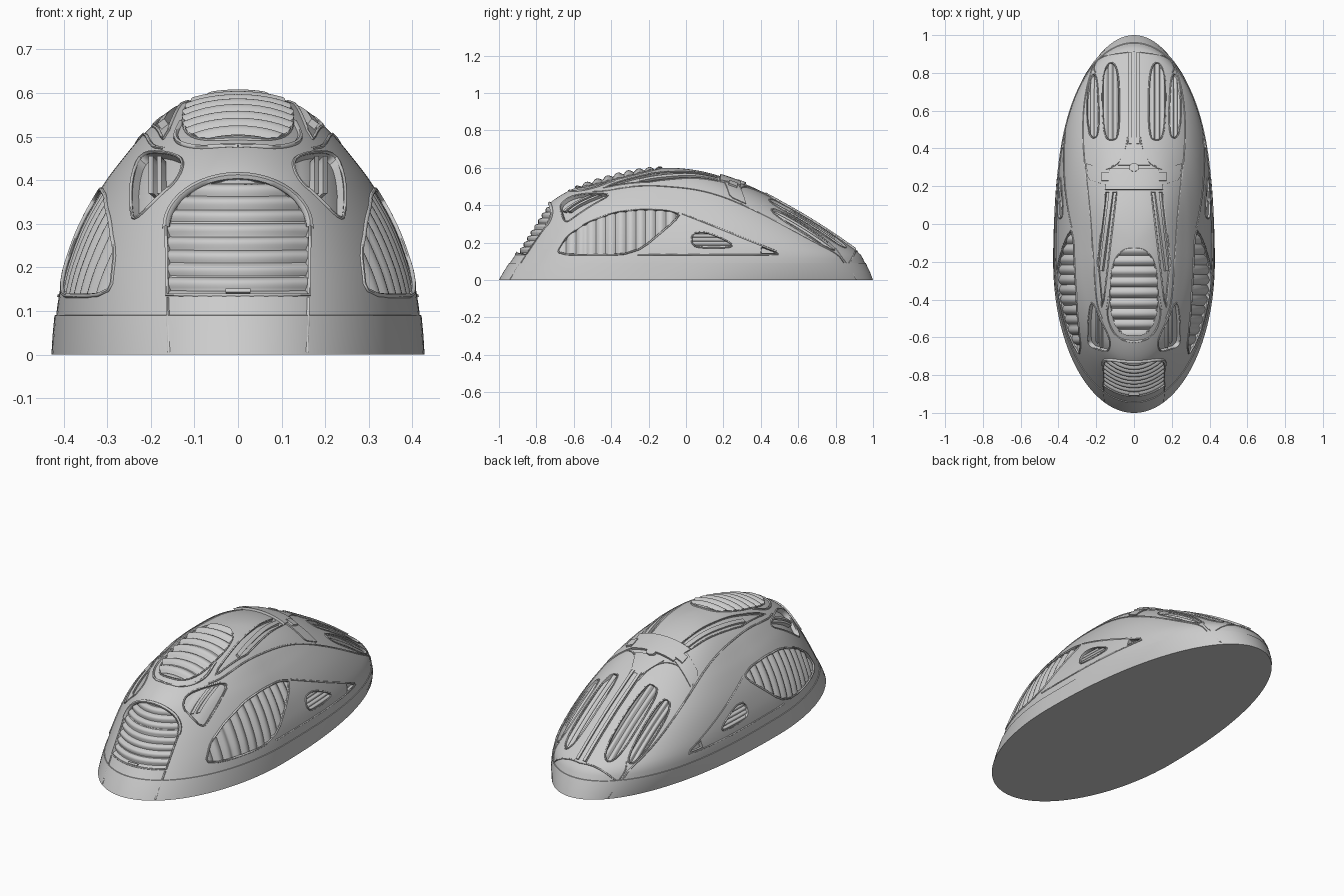
import bpy, bmesh, math
from mathutils import Vector

if "Cube" in bpy.data.objects:
    bpy.data.objects.remove(bpy.data.objects["Cube"])

# Hull sections by height: z, front y, back y, half width
LEVELS = [(.6, -.1, -.1, 0), (.58, -.3, .09, .118), (.55, -.42, .2, .167), (.5, -.575, .335, .222),
          (.45, -.675, .44, .264), (.4, -.74, .53, .302), (.3, -.81, .70, .36), (.2, -.872, .85, .397),
          (.14, -.91, .93, .41), (.09, -.942, .957, .417), (0, -1, 1, .425)]
NODES = [(math.sqrt(max(0, .6 - l[0])), l[1:]) for l in LEVELS]


def section(z):
    u = math.sqrt(max(1e-6, .6 - z))
    i = 0
    while i < len(NODES) - 2 and u > NODES[i + 1][0]:
        i += 1
    (u0, a), (u1, b) = NODES[i], NODES[i + 1]
    h, t = u1 - u0, (u - u0) / (u1 - u0)
    def slope(j, k):
        p, q = NODES[max(0, j - 1)], NODES[min(len(NODES) - 1, j + 1)]
        return (q[1][k] - p[1][k]) / (q[0] - p[0])
    f, r, w = [(2*t**3 - 3*t*t + 1) * a[k] + (t**3 - 2*t*t + t) * h * slope(i, k)
               + (3*t*t - 2*t**3) * b[k] + (t**3 - t*t) * h * slope(i + 1, k) for k in range(3)]
    yc = -.1 - .13 * u
    return yc, max(1e-4, yc - f), max(1e-4, r - yc), max(1e-4, w), 2.2 + 1.3 * (1 - math.exp(-max(z, 0) / .12))


def field(x, y, z):
    yc, af, ab, w, p = section(z)
    v = (yc - y) / af if y < yc else (y - yc) / ab
    return (x / w) ** 2 + v ** (2 if y < yc else p) - 1


def project(q, axis):
    """Drop a 2D point on the hull; returns point and outward normal."""
    a, b = q
    if axis == 'x':
        z, y = b, a
        x = section(z)[3] * math.sqrt(max(0, -field(0, y, z)))
    elif axis == 'y':
        x, z = a, b
        yc, af, ab, w, p = section(z)
        y = yc - af * math.sqrt(max(0, 1 - (x / w) ** 2))
    else:
        x, y, lo, hi = a, b, 0, .6
        for _ in range(24):
            z = (lo + hi) / 2
            if field(x, y, z) < 0:
                lo = z
            else:
                hi = z
    e = .0015
    n = Vector((field(x+e, y, z) - field(x-e, y, z), field(x, y+e, z) - field(x, y-e, z),
                field(x, y, z+e) - field(x, y, z-e)))
    return Vector((x, y, z)), n.normalized()


def rounded(pts, times=2, closed=True, c=.25):
    for _ in range(times):
        out = [] if closed else [pts[0]]
        for i in range(len(pts) - (0 if closed else 1)):
            p, q = pts[i], pts[(i + 1) % len(pts)]
            out += [tuple(p[k] + (q[k] - p[k]) * f for k in (0, 1)) for f in (c, 1 - c)]
        pts = out if closed else out + [pts[-1]]
    return pts


def finish(bm, name, smooth=35):
    bmesh.ops.recalc_face_normals(bm, faces=bm.faces)
    me = bpy.data.meshes.new(name)
    bm.to_mesh(me)
    bm.free()
    ob = bpy.data.objects.new(name, me)
    bpy.context.collection.objects.link(ob)
    bpy.ops.object.select_all(action='DESELECT')
    ob.select_set(True)
    bpy.context.view_layer.objects.active = ob
    if smooth:
        bpy.ops.object.shade_smooth_by_angle(angle=math.radians(smooth))
    return ob


def add_slab(bm, poly, axis, scan, top, bottom, n, m, mirror):
    """Closed plate following the hull, cut to an outline and scanned along one coordinate."""
    lo, hi = min(p[scan] for p in poly) + .0004, max(p[scan] for p in poly) - .0004
    rows = []
    for i in range(n + 1):
        s = lo + (hi - lo) * (i / n * .5 + .25 * (1 - math.cos(math.pi * i / n)))
        c = []
        for p, q in zip(poly, poly[1:] + poly[:1]):
            if (p[scan] <= s) != (q[scan] <= s):
                c.append(p[1-scan] + (q[1-scan] - p[1-scan]) * (s - p[scan]) / (q[scan] - p[scan]))
        row = []
        for j in range(m + 1):
            o = min(c) + (max(c) - min(c)) * j / m
            q = (s, o) if scan == 0 else (o, s)
            P, N = project(q, axis)
            row.append((P + N * (top(q) if callable(top) else top), P + N * bottom))
        rows.append(row)
    for sg in ((1, -1) if mirror else (1,)):
        g = [[[bm.verts.new((p.x * sg, p.y, p.z)) for p in pr] for pr in row] for row in rows]
        for i in range(n):
            for j in range(m):
                for k in (0, 1):
                    f = [g[i][j][k], g[i+1][j][k], g[i+1][j+1][k], g[i][j+1][k]]
                    bm.faces.new(f if k else f[::-1])
        ring = [(i, 0) for i in range(n)] + [(n, j) for j in range(m)] + \
               [(i, m) for i in range(n, 0, -1)] + [(0, j) for j in range(m, 0, -1)]
        for (a, b), (c, d) in zip(ring, ring[1:] + ring[:1]):
            bm.faces.new((g[a][b][0], g[c][d][0], g[c][d][1], g[a][b][1]))


def slab(name, poly, axis, scan, top, n=16, m=10, mirror=False, bottom=-.05):
    bm = bmesh.new()
    add_slab(bm, poly, axis, scan, top, bottom, n, m, mirror)
    return finish(bm, name)


cut = bmesh.new()


def window(name, poly, axis, scan, period, base, amp, depth, n=64, mirror=False, rim=.004):
    """Opening in the shell with a ribbed panel set into it and a thin lip."""
    add_slab(cut, poly, axis, scan, .06, -depth, 28, 10, mirror)
    slab(name, poly, axis, scan, lambda q: base + amp * abs(math.sin(math.pi * q[scan] / period)), n, 10, mirror)
    seam(name + "_lip", poly, axis, rim, True, mirror)


def seam(name, pts, axis, r=.003, closed=False, mirror=True):
    """Thin bead laid along the hull."""
    fine = []
    for p, q in zip(pts, pts[1:] + pts[:1] if closed else pts[1:]):
        k = max(1, int(math.dist(p, q) / .03))
        fine += [tuple(p[d] + (q[d] - p[d]) * i / k for d in (0, 1)) for i in range(k)]
    if not closed:
        fine.append(pts[-1])
    P = [project(q, axis) for q in fine]
    bm = bmesh.new()
    N = len(P)
    for sg in ((1, -1) if mirror else (1,)):
        rings = []
        for i, (p, nrm) in enumerate(P):
            a, b = (P[i-1][0], P[(i+1) % N][0]) if closed else (P[max(0, i-1)][0], P[min(N-1, i+1)][0])
            side = (b - a).cross(nrm).normalized()
            ring = [p + (nrm * math.sin(t) + side * math.cos(t)) * r for t in [k * math.tau / 6 for k in range(6)]]
            rings.append([bm.verts.new((v.x * sg, v.y, max(0, v.z))) for v in ring])
        for i in range(N if closed else N - 1):
            for k in range(6):
                A, B = rings[i], rings[(i + 1) % N]
                bm.faces.new((A[k], A[(k+1) % 6], B[(k+1) % 6], B[k]))
    finish(bm, name, 60)


# Domed shell with stepped skirt
SEG, bm = 144, bmesh.new()
zs = [(0, .003), (.045, .004), (.09, .004), (.0905, 0)] + [.6 - (.713 * (1 - i / 44)) ** 2 for i in range(44)]
rings = []
for zz in zs:
    z, out = zz if isinstance(zz, tuple) else (zz, 0)
    yc, af, ab, w, p = section(z)
    ring = []
    for i in range(SEG):
        c, s = math.cos(math.tau * i / SEG), math.sin(math.tau * i / SEG)
        y = yc + ab * s ** (2 / p) if s > 0 else yc + af * s
        ring.append(bm.verts.new((w * c + out * c, y + (out * s if z > .01 else 0), z)))
    rings.append(ring)
for A, B in zip(rings, rings[1:]):
    for i in range(SEG):
        bm.faces.new((A[i], A[(i+1) % SEG], B[(i+1) % SEG], B[i]))
apex = bm.verts.new((0, -.1, .6))
for i in range(SEG):
    bm.faces.new((rings[-1][i], rings[-1][(i+1) % SEG], apex))
bm.faces.new(rings[0][::-1])
shell = finish(bm, "shell", 0)

# Front door with arched hood
arch = [(.165 * math.cos(t), .29 + .12 * math.sin(t)) for t in [math.pi * i / 24 for i in range(25)]]
door = [(-.163, .137), (.163, .137)] + arch
window("front_door", door, 'y', 1, .031, -.017, .012, .035, 80)
seam("door_hood", arch, 'y', .009, False, False)
slab("door_handle", [(-.028, .141), (.028, .141), (.028, .15), (-.028, .15)], 'y', 1, .003, 2, 4)
seam("front_skirt_seam", [(.162, .13), (.158, .004)], 'y', .004)

# Front corner windows with upright bars
corner = rounded([(.246, .33), (.246, .40), (.225, .464), (.165, .466), (.122, .448), (.138, .40), (.18, .365), (.238, .305)], 2)
window("corner_window", corner, 'y', 0, .05, -.024, .002, .03, 24, True)
for i, x in enumerate((.178, .197)):
    slab(f"corner_bar_{i}", [(x, .372), (x + .011, .372), (x + .011, .458), (x, .458)], 'y', 0, -.004, 2, 6, True)

# Side windows, brace panel and small openings
side = rounded([(-.70, .135), (-.275, .135), (-.02, .35), (-.10, .375), (-.24, .38), (-.38, .365), (-.53, .31), (-.64, .235)], 2, True, .16)
window("side_window", side, 'x', 0, .054, -.018, .014, .04, 90, True, .005)
seam("brace_edge", [(-.02, .355), (.12, .30), (.48, .155), (.495, .138), (.4, .135), (-.26, .135)], 'x', .004)
vent = rounded([(.03, .235), (.05, .255), (.12, .255), (.25, .195), (.24, .172), (.06, .172), (.03, .195)], 2)
window("side_vent", vent, 'x', 1, .021, -.016, .010, .025, 40, True)
window("side_notch", [(.40, .142), (.485, .142), (.475, .153), (.405, .18)], 'x', 0, .05, -.02, .001, .025, 8, True, .003)

# Roof skylight
sky = []
for i in range(48):
    c, s = math.cos(math.tau * i / 48), math.sin(math.tau * i / 48)
    sky.append((.125 * math.copysign(abs(c) ** .75, c), -.365 + (.235 if s > 0 else .225) * math.copysign(abs(s) ** .75, s)))
window("skylight", sky, 'z', 1, .056, -.008, .017, .03, 90)
seam("skylight_brow", rounded([(.13, -.38), (.15, -.5), (.09, -.61), (0, -.625)], 3, False), 'z', .006)

# Roof channels beside the spine, each holding a rail
channel = [(.092, .17), (.15, .17), (.195, -.2), (.172, -.44), (.16, -.40)]
add_slab(cut, channel, 'z', 1, .06, -.014, 20, 6, True)
slab("roof_rail", [(.112, .17), (.132, .17), (.184, -.25), (.168, -.25)], 'z', 1, .002, 16, 4, True)
seam("roof_channel_edge", channel, 'z', .004, True)
seam("shoulder_line", rounded([(.17, -.5), (.2, -.42), (.215, -.2), (.235, .1), (.27, .38), (.272, .6),
                               (.24, .78), (.19, .89), (0, .915)], 2, False), 'z', .004)

# Saddle clamp across the roof
slab("saddle_clamp", [(-.15, .18), (.15, .18), (.125, .29), (-.125, .29)], 'z', 1, .012, 8, 20)
slab("saddle_wing", [(.13, .20), (.24, .235), (.25, .32), (.12, .28)], 'z', 0, .006, 10, 8, True)
slab("saddle_clip", [(.125, .225), (.165, .225), (.165, .27), (.125, .27)], 'z', 1, .016, 4, 4, True)
stud = [(.025 * math.cos(t), .295 + .022 * math.sin(t)) for t in [math.tau * i / 20 for i in range(20)]]
slab("saddle_stud", stud, 'z', 1, .015, 12, 8)
seam("saddle_to_deck", rounded([(.26, .3), (.18, .28), (.09, .31), (.045, .38), (.032, .46)], 2, False), 'z', .004)

# Rear deck spine and slotted windows
slab("deck_spine", [(-.032, .41), (.032, .41), (.032, .915), (-.032, .915)], 'z', 1, .003, 24, 4)
slab("spine_rail", [(.013, .42), (.028, .42), (.028, .905), (.013, .905)], 'z', 1, .010, 24, 2, True)
slab("spine_foot", [(-.085, .31), (.085, .31), (.03, .43), (-.03, .43)], 'z', 1, .005, 8, 8)
inner = rounded([(.08, .46), (.12, .44), (.155, .46), (.168, .6), (.166, .8), (.13, .865), (.09, .835), (.076, .7)], 2)
outer = rounded([(.188, .47), (.22, .45), (.246, .5), (.252, .62), (.245, .73), (.222, .80), (.197, .785), (.186, .62)], 2)
window("deck_window_inner", inner, 'z', 0, .029, -.02, .013, .03, 40, True)
window("deck_window_outer", outer, 'z', 0, .022, -.02, .011, .03, 36, True)
seam("tail_seam", [(.80, .17), (.86, .09), (.91, .005)], 'x', .003)

# Cut all openings into the shell
cutter = finish(cut, "opening_cutters", 0)
mod = shell.modifiers.new("openings", 'BOOLEAN')
mod.operation, mod.solver, mod.object = 'DIFFERENCE', 'EXACT', cutter
bpy.ops.object.select_all(action='DESELECT')
shell.select_set(True)
bpy.context.view_layer.objects.active = shell
bpy.ops.object.modifier_apply(modifier=mod.name)
bpy.ops.object.shade_smooth_by_angle(angle=math.radians(32))
cutter.hide_render = True
bpy.data.objects.remove(cutter)
